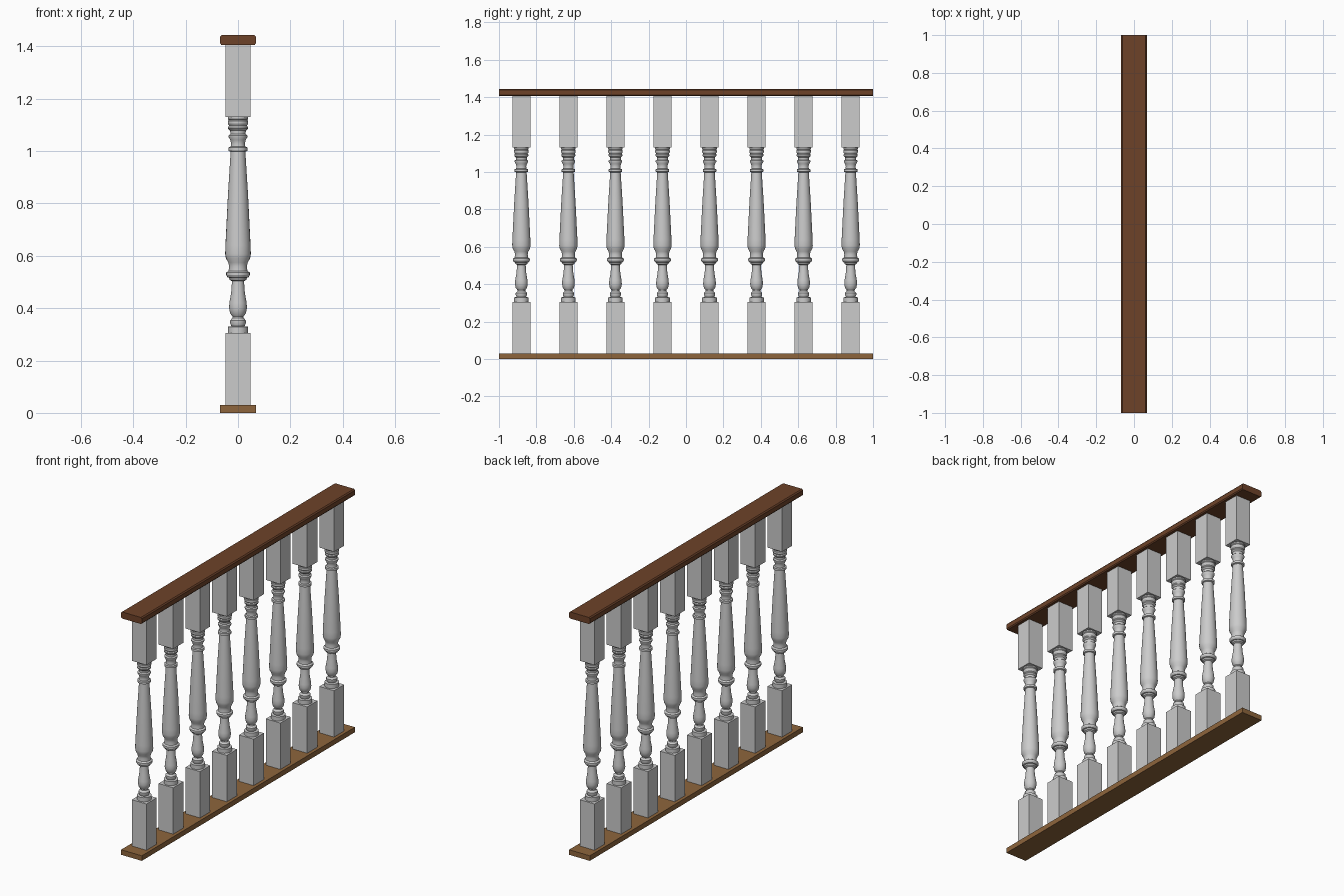
import bpy, bmesh, math

if "Cube" in bpy.data.objects:
    bpy.data.objects.remove(bpy.data.objects["Cube"])


def paint(obj, name, color):
    mat = bpy.data.materials.new(name)
    mat.diffuse_color = color
    mat.use_nodes = True
    mat.node_tree.nodes["Principled BSDF"].inputs["Base Color"].default_value = mat.diffuse_color
    obj.data.materials.append(mat)


def make_object(name, bm):
    bmesh.ops.recalc_face_normals(bm, faces=bm.faces)
    mesh = bpy.data.meshes.new(name)
    bm.to_mesh(mesh)
    bm.free()
    obj = bpy.data.objects.new(name, mesh)
    bpy.context.collection.objects.link(obj)
    return obj


def extrude_profile(name, points):
    """Extrude an x-z outline along the whole length in y."""
    bm = bmesh.new()
    face = bm.faces.new([bm.verts.new((x, -1, z)) for x, z in points])
    new = bmesh.ops.extrude_face_region(bm, geom=[face])["geom"]
    verts = [g for g in new if isinstance(g, bmesh.types.BMVert)]
    bmesh.ops.translate(bm, verts=verts, vec=(0, 2, 0))
    return make_object(name, bm)


def add_block(bm, half, z0, z1):
    verts = bmesh.ops.create_cube(bm, size=1)["verts"]
    bmesh.ops.scale(bm, verts=verts, vec=(2 * half, 2 * half, z1 - z0))
    bmesh.ops.translate(bm, verts=verts, vec=(0, 0, (z0 + z1) / 2))


def add_turning(bm, profile, sides):
    rings = [[bm.verts.new((r * math.cos(math.tau * i / sides),
                            r * math.sin(math.tau * i / sides), z))
              for i in range(sides)] for r, z in profile]
    for a, b in zip(rings, rings[1:]):
        for i in range(sides):
            j = (i + 1) % sides
            bm.faces.new((a[i], a[j], b[j], b[i]))
    bm.faces.new(rings[0][::-1])
    bm.faces.new(rings[-1])


# Bottom rail
w = 0.068
bottom = extrude_profile("bottom_rail", [(-w, 0), (w, 0), (w, 0.03), (-w, 0.03)])
paint(bottom, "light_wood", (0.27, 0.13, 0.045, 1))

# Handrail with eased long edges
half = [(0.063, 1.405), (w, 1.411), (w, 1.437), (0.062, 1.444)]
rail = extrude_profile("handrail", half + [(-x, z) for x, z in reversed(half)])
paint(rail, "dark_wood", (0.155, 0.055, 0.022, 1))

# Turned baluster profile (radius, height)
profile = [
    (0.039, 0.303), (0.039, 0.329), (0.025, 0.331), (0.030, 0.342),
    (0.030, 0.353), (0.021, 0.363), (0.021, 0.368), (0.030, 0.380),
    (0.034, 0.400), (0.033, 0.420), (0.026, 0.460), (0.023, 0.503),
    (0.032, 0.508), (0.034, 0.516), (0.040, 0.518), (0.045, 0.526),
    (0.045, 0.536), (0.036, 0.542), (0.034, 0.560), (0.037, 0.574),
    (0.046, 0.590), (0.049, 0.607), (0.048, 0.640), (0.038, 0.840),
    (0.028, 0.998), (0.036, 1.001), (0.036, 1.014), (0.028, 1.017),
    (0.026, 1.030), (0.030, 1.043), (0.036, 1.054), (0.036, 1.060),
    (0.029, 1.065), (0.030, 1.078), (0.038, 1.086), (0.038, 1.092),
    (0.034, 1.097), (0.039, 1.105), (0.039, 1.115), (0.036, 1.119),
    (0.039, 1.123), (0.039, 1.132),
]

# Baluster: square foot and head with the turned shaft between
bm = bmesh.new()
add_block(bm, 0.048, 0.03, 0.305)
add_block(bm, 0.048, 1.13, 1.405)
add_turning(bm, profile, 24)
baluster = make_object("baluster_1", bm)
for p in baluster.data.polygons:
    p.use_smooth = True
baluster.data.set_sharp_from_angle(angle=math.radians(30))

# Row of eight balusters sharing one mesh
for i in range(8):
    obj = baluster if i == 0 else baluster.copy()
    if i:
        obj.name = f"baluster_{i + 1}"
        bpy.context.collection.objects.link(obj)
    obj.location.y = (i - 3.5) * 0.2515
